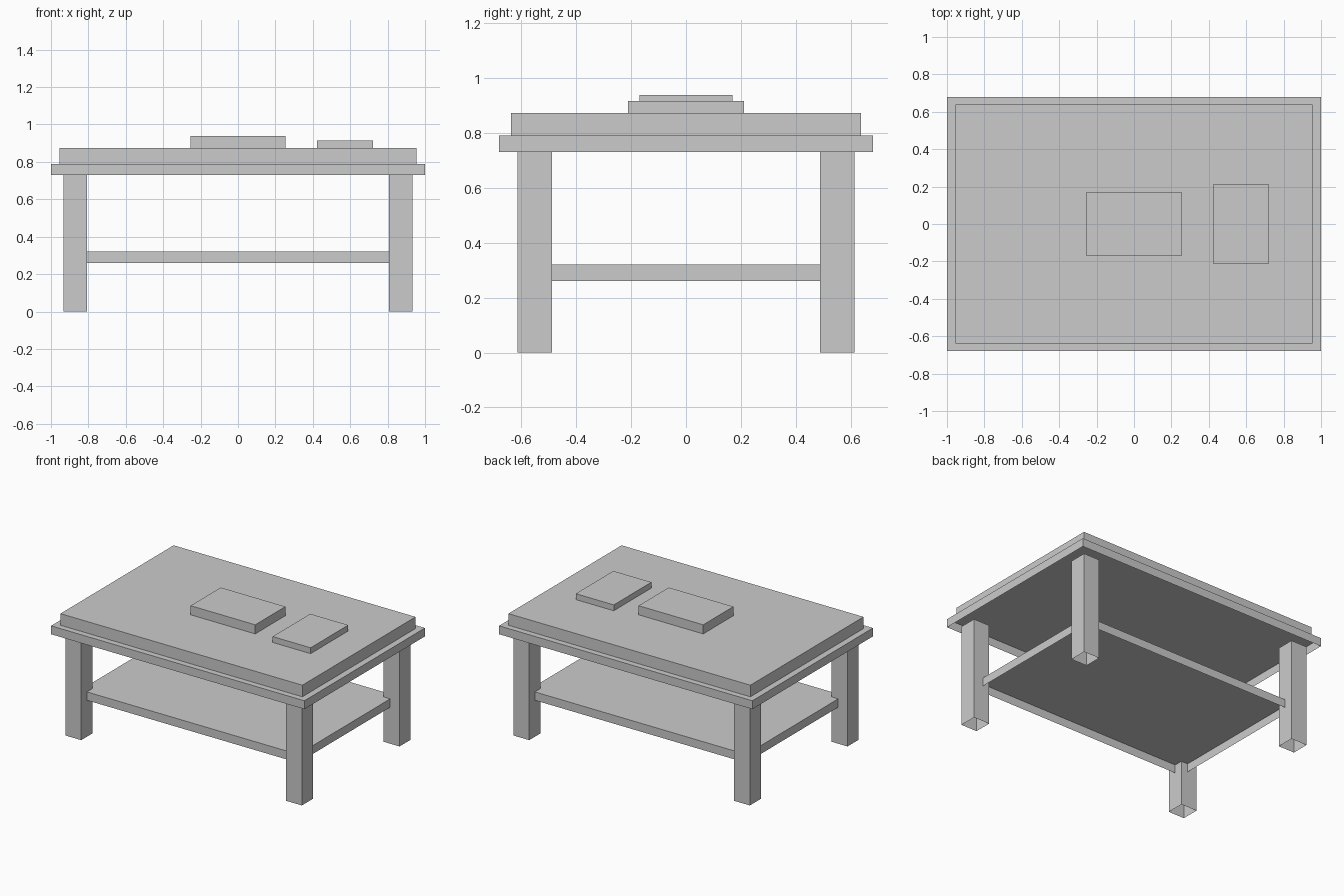
import bpy, bmesh

if "Cube" in bpy.data.objects:
    bpy.data.objects.remove(bpy.data.objects["Cube"])


def open_box(name, x, y, z):
    """Box between (min, max) ranges, open on its underside."""
    bm = bmesh.new()
    bmesh.ops.create_cube(bm, size=1)
    for v in bm.verts:
        v.co = [r[1] if c > 0 else r[0] for c, r in zip(v.co, (x, y, z))]
    bm.normal_update()
    bottom = [f for f in bm.faces if f.normal.z < -0.5]
    bmesh.ops.delete(bm, geom=bottom, context='FACES_ONLY')
    mesh = bpy.data.meshes.new(name)
    bm.to_mesh(mesh)
    bm.free()
    obj = bpy.data.objects.new(name, mesh)
    bpy.context.collection.objects.link(obj)
    return obj


# Stepped table top
open_box("table_top_lower", (-1, 1), (-0.68, 0.68), (0.73, 0.79))
open_box("table_top_upper", (-0.955, 0.955), (-0.638, 0.638), (0.79, 0.873))

# Shelf, let into the legs
open_box("shelf", (-0.86, 0.86), (-0.55, 0.55), (0.26, 0.32))

# Four square legs
for sy, depth in ((-1, "front"), (1, "back")):
    for sx, side in ((-1, "left"), (1, "right")):
        cx, cy, h = sx * 0.871, sy * 0.551, 0.063
        open_box(f"{depth}_{side}_leg", (cx - h, cx + h), (cy - h, cy + h), (0, 0.73))

# Books lying on the top
open_box("thick_book", (-0.255, 0.255), (-0.17, 0.17), (0.873, 0.938))
open_box("thin_book", (0.422, 0.722), (-0.212, 0.212), (0.873, 0.915))
